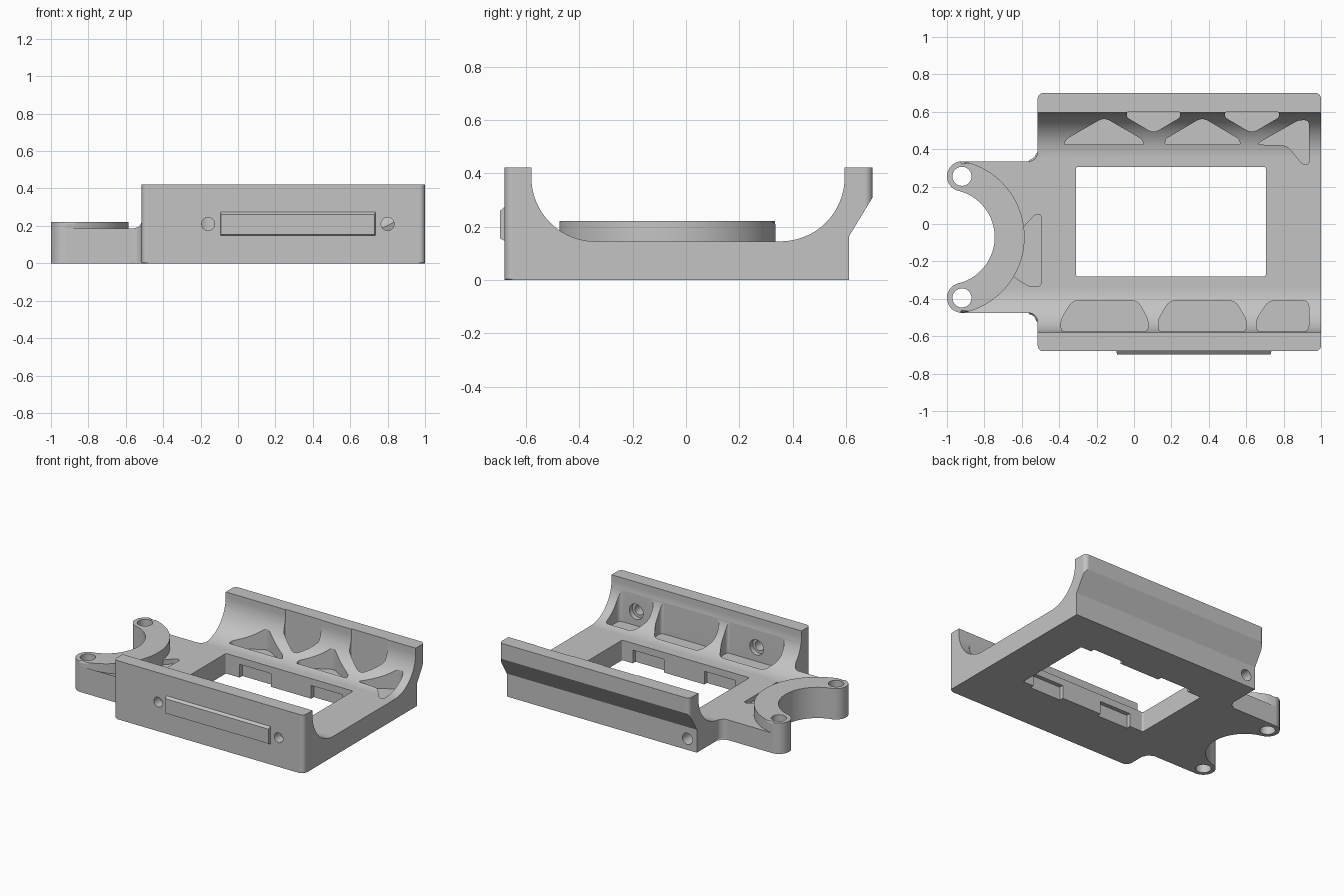
import bpy, bmesh, math
from mathutils import Vector, Matrix

cube = bpy.data.objects.get("Cube")
if cube:
    bpy.data.objects.remove(cube, do_unlink=True)

grey = bpy.data.materials.new("plain grey")
grey.use_nodes = True
COLOR = (0.55, 0.55, 0.55, 1)
grey.diffuse_color = COLOR
grey.node_tree.nodes["Principled BSDF"].inputs["Base Color"].default_value = COLOR


def arc(cx, cy, r, a0, a1, n=12):
    """Points along an arc, angles in degrees."""
    angles = [math.radians(a0 + (a1 - a0) * i / n) for i in range(n + 1)]
    return [(cx + r * math.cos(a), cy + r * math.sin(a)) for a in angles]


def circle(cx, cy, r, n=24):
    return arc(cx, cy, r, 0, 360, n)[:-1]


def box(x0, x1, y0, y1):
    return [(x0, y0), (x1, y0), (x1, y1), (x0, y1)]


def rounded(pts, size, steps=4):
    """Round each corner with a short curve that never overruns its edges."""
    pts = [Vector(p) for p in pts]
    out = []
    for i, p in enumerate(pts):
        before, after = pts[i - 1] - p, pts[(i + 1) % len(pts)] - p
        reach = min(size, 0.4 * before.length, 0.4 * after.length)
        a, b = p + before.normalized() * reach, p + after.normalized() * reach
        for k in range(steps + 1):
            t = k / steps
            q = a * (1 - t) ** 2 + p * (2 * t * (1 - t)) + b * t ** 2
            out.append((q.x, q.y))
    return out


def prism(name, pts, lo, hi, bottom=0, top=0, turn=None):
    """Extrude an outline from lo to hi, optionally rounding its rims."""
    bm = bmesh.new()
    low = [bm.verts.new((x, y, lo)) for x, y in pts]
    high = [bm.verts.new((x, y, hi)) for x, y in pts]
    floor = bm.faces.new(low[::-1])
    roof = bm.faces.new(high)
    for i in range(len(pts)):
        bm.faces.new((low[i - 1], low[i], high[i], high[i - 1]))
    rims = [(size, list(face.edges)) for size, face in ((bottom, floor), (top, roof)) if size]
    for size, edges in rims:
        bmesh.ops.bevel(bm, geom=edges, offset=size, segments=3, profile=0.5, affect='EDGES')
    if turn:
        bm.transform(turn)
    bmesh.ops.recalc_face_normals(bm, faces=bm.faces)
    mesh = bpy.data.meshes.new(name)
    bm.to_mesh(mesh)
    bm.free()
    obj = bpy.data.objects.new(name, mesh)
    bpy.context.collection.objects.link(obj)
    mesh.materials.append(grey)
    return obj


def combine(target, tool, operation='DIFFERENCE'):
    """Apply a boolean and discard the tool."""
    mod = target.modifiers.new("boolean", 'BOOLEAN')
    mod.operation, mod.solver, mod.object = operation, 'EXACT', tool
    bpy.context.view_layer.objects.active = target
    bpy.ops.object.modifier_apply(modifier=mod.name)
    bpy.data.objects.remove(tool, do_unlink=True)


ALONG_X = Matrix(((0, 0, 1, 0), (1, 0, 0, 0), (0, 1, 0, 0), (0, 0, 0, 1)))
ALONG_Y = Matrix(((1, 0, 0, 0), (0, 0, 1, 0), (0, 1, 0, 0), (0, 0, 0, 1)))

# Cradle cross-section: floor, curved inner walls, sloping overhang at the back
profile = [(-0.8, -0.1), (0.612, -0.1), (0.612, 0.165), (0.768, 0.422), (0.595, 0.422)]
profile += arc(0.355, 0.385, 0.24, 0, -90, 24)
profile += arc(-0.34, 0.385, 0.24, -90, -180, 24) + [(-0.58, 0.422), (-0.8, 0.422)]

# Plan outline: rounded cradle with a forked bracket on the right-hand end
CX, CY, BOSS_X, BOSS_DY, BOSS_R, RING = -1.0, -0.07, -0.92, 0.325, 0.08, 0.335
tilt = math.degrees(math.atan2(BOSS_DY, BOSS_X - CX))
fork = (arc(BOSS_X, CY + BOSS_DY, BOSS_R, 90, 180 + tilt, 20)
        + arc(CX, CY, RING - BOSS_R, tilt, -tilt, 40)[1:-1]
        + arc(BOSS_X, CY - BOSS_DY, BOSS_R, 180 - tilt, 270, 20))
plan = (fork + arc(-0.565, -0.525, 0.05, 90, 0, 8)
        + arc(-0.485, -0.65, 0.03, 180, 270, 6) + arc(0.97, -0.65, 0.03, 270, 360, 6)
        + arc(0.97, 0.67, 0.03, 0, 90, 6) + arc(-0.485, 0.67, 0.03, 90, 180, 6)
        + arc(-0.565, 0.385, 0.05, 0, -90, 8))

body = prism("cradle_body", plan, 0, 0.6, bottom=0.008)
combine(body, prism("cross_section", profile, -1.2, 1.2, turn=ALONG_X), 'INTERSECT')

# Weight-saving pockets between the ribs
pockets = [
    [(-0.375, 0.425), (0.055, 0.425), (0.04, 0.455), (-0.16, 0.57), (-0.36, 0.455)],
    [(0.165, 0.425), (0.57, 0.425), (0.56, 0.455), (0.365, 0.57), (0.17, 0.455)],
    [(0.65, 0.425), (0.82, 0.42), (0.9, 0.32), (0.935, 0.32), (0.935, 0.555), (0.88, 0.555)],
    [(-0.038, 0.6), (-0.038, 0.57), (0.105, 0.485), (0.247, 0.57), (0.247, 0.6)],
    [(0.487, 0.6), (0.487, 0.57), (0.63, 0.485), (0.775, 0.57), (0.775, 0.6)],
    [(-0.39, -0.575), (-0.39, -0.51), (-0.33, -0.41), (0.02, -0.41), (0.075, -0.51), (0.075, -0.575)],
    [(0.13, -0.575), (0.13, -0.51), (0.19, -0.41), (0.54, -0.41), (0.6, -0.51), (0.6, -0.575)],
    [(0.655, -0.575), (0.655, -0.51), (0.72, -0.41), (0.935, -0.41), (0.935, -0.575)],
    [(-0.62, -0.05), (-0.53, 0.05), (-0.497, 0.05), (-0.497, -0.335), (-0.56, -0.335), (-0.66, -0.27)],
]
for outline in pockets:
    combine(body, prism("pocket_cutter", rounded(outline, 0.035), 0.11, 0.7))

# Central window with clip recesses under its long edges
window = rounded(box(-0.31, 0.705, -0.28, 0.305), 0.012)
combine(body, prism("window_cutter", window, -0.1, 0.5))
for x in (-0.2, 0.37):
    combine(body, prism("clip_cutter", box(x, x + 0.25, -0.31, 0.335), -0.1, 0.095))

# Front screw holes with inner counterbores, and a blind hole in the back
for x in (-0.16, 0.8):
    combine(body, prism("screw_cutter", circle(x, 0.21, 0.035), -0.8, -0.5, turn=ALONG_Y))
    combine(body, prism("counterbore_cutter", circle(x, 0.21, 0.055), -0.61, -0.55, turn=ALONG_Y))
combine(body, prism("back_hole_cutter", circle(-0.44, 0.08, 0.04), 0.43, 0.8, turn=ALONG_Y))

# Raised collar around the fork
collar_outline = fork + arc(CX, CY, RING + BOSS_R, -tilt, tilt, 48)[1:-1]
collar = prism("fork_collar", collar_outline, 0.1, 0.222, top=0.014)

# Fork bolt holes through bracket and collar
for part in (body, collar):
    for side in (-1, 1):
        hole = circle(BOSS_X, CY + side * BOSS_DY, 0.051, 32)
        combine(part, prism("bolt_cutter", hole, -0.1, 0.4))

# Chamfered plate on the front face
plate = prism("front_plate", box(-0.095, 0.735, 0.145, 0.278), -0.697, -0.675, turn=ALONG_Y)
for v in plate.data.vertices:
    if v.co.y < -0.69:
        v.co.x += 0.004 if v.co.x < 0.3 else -0.004
        v.co.z += 0.01 if v.co.z < 0.2 else -0.018

# Smooth the curves, keep the edges crisp
for obj in (body, collar, plate):
    bpy.ops.object.select_all(action='DESELECT')
    obj.select_set(True)
    bpy.context.view_layer.objects.active = obj
    bpy.ops.object.shade_smooth_by_angle(angle=math.radians(30))
    normals = obj.modifiers.new("even_normals", 'WEIGHTED_NORMAL')
    normals.keep_sharp = True
